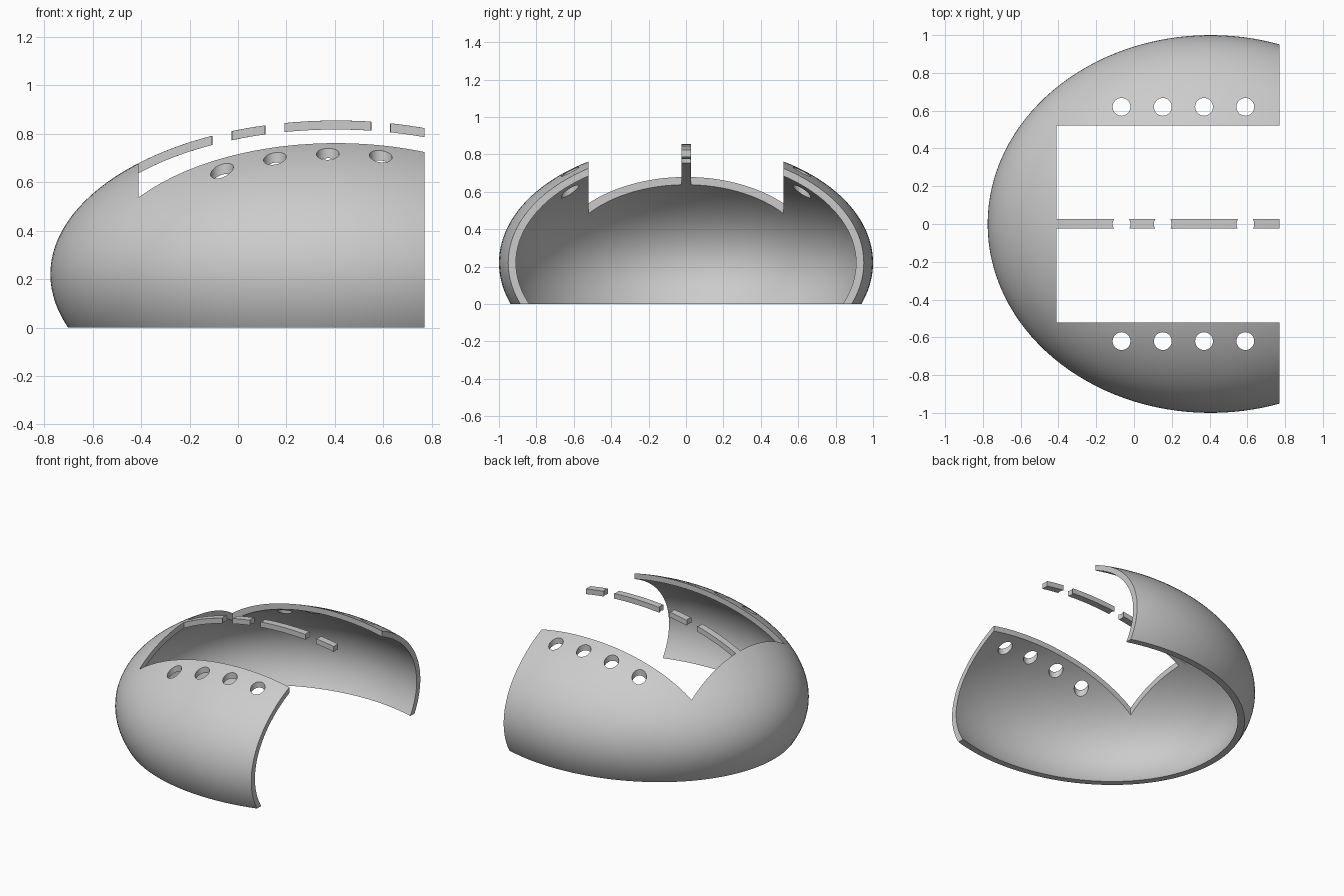
import bpy
import math

old = bpy.data.objects.get("Cube")
if old:
    bpy.data.objects.remove(old, do_unlink=True)

grey = bpy.data.materials.new("plain grey")
grey.use_nodes = True
colour = (0.6, 0.6, 0.6, 1)
grey.diffuse_color = colour
grey.node_tree.nodes["Principled BSDF"].inputs["Base Color"].default_value = colour

CENTRE = (0.405, 0, 0.22)
OUTER = (1.18, 1.0, 0.635)
INNER = (1.14, 0.96, 0.598)
BACK, FLOOR_EDGE, TOP = 0.77, 0.0, 1.2
WINDOW_X, WINDOW_Y = -0.41, 0.522
HOLES = [-0.066 + 0.2185 * i for i in range(4)]
HOLE_RADIUS, HOLE_Y = 0.047, 0.62


def ellipsoid(name, radii):
    bpy.ops.mesh.primitive_uv_sphere_add(segments=128, ring_count=64, radius=1, location=CENTRE)
    ob = bpy.context.object
    ob.name = name
    ob.scale = radii
    bpy.ops.object.transform_apply(location=True, rotation=True, scale=True)
    return ob


def box(lo, hi):
    bpy.ops.mesh.primitive_cube_add(size=1, location=[(a + b) / 2 for a, b in zip(lo, hi)])
    ob = bpy.context.object
    ob.name = "cutter_box"
    ob.scale = [b - a for a, b in zip(lo, hi)]
    ob.hide_render = True
    return ob


def drill(x, y):
    bpy.ops.mesh.primitive_cylinder_add(vertices=48, radius=HOLE_RADIUS, depth=1, location=(x, y, 0.8))
    ob = bpy.context.object
    ob.name = "cutter_drill"
    ob.hide_render = True
    return ob


def carve(ob, steps):
    """Apply boolean steps, drop the cutters, then finish the surface."""
    for operation, cutter in steps:
        mod = ob.modifiers.new("carve", "BOOLEAN")
        mod.operation = operation
        mod.solver = "EXACT"
        mod.object = cutter
    bpy.ops.object.select_all(action="DESELECT")
    ob.select_set(True)
    bpy.context.view_layer.objects.active = ob
    bpy.ops.object.convert(target="MESH")
    for _, cutter in steps:
        bpy.data.objects.remove(cutter, do_unlink=True)
    ob.data.materials.clear()
    ob.data.materials.append(grey)
    bpy.ops.object.shade_smooth_by_angle(angle=math.radians(30))


# Hollow half-dome, trimmed flat at floor and open end, with window and side holes
shell = ellipsoid("dome_shell", OUTER)
steps = [
    ("DIFFERENCE", ellipsoid("cutter_hollow", INNER)),
    ("INTERSECT", box((-2, -2, FLOOR_EDGE), (BACK, 2, TOP))),
    ("DIFFERENCE", box((WINDOW_X, -WINDOW_Y, -1), (2, WINDOW_Y, 2))),
]
steps += [("DIFFERENCE", drill(x, side * HOLE_Y)) for x in HOLES for side in (-1, 1)]
carve(shell, steps)

# Central rib across the window, broken by three of the hole positions
rib = ellipsoid("centre_rib", OUTER)
steps = [
    ("DIFFERENCE", ellipsoid("cutter_hollow", INNER)),
    ("INTERSECT", box((WINDOW_X, -0.024, 0.4), (BACK, 0.026, TOP))),
]
steps += [("DIFFERENCE", drill(HOLES[i], 0)) for i in (0, 1, 3)]
carve(rib, steps)
